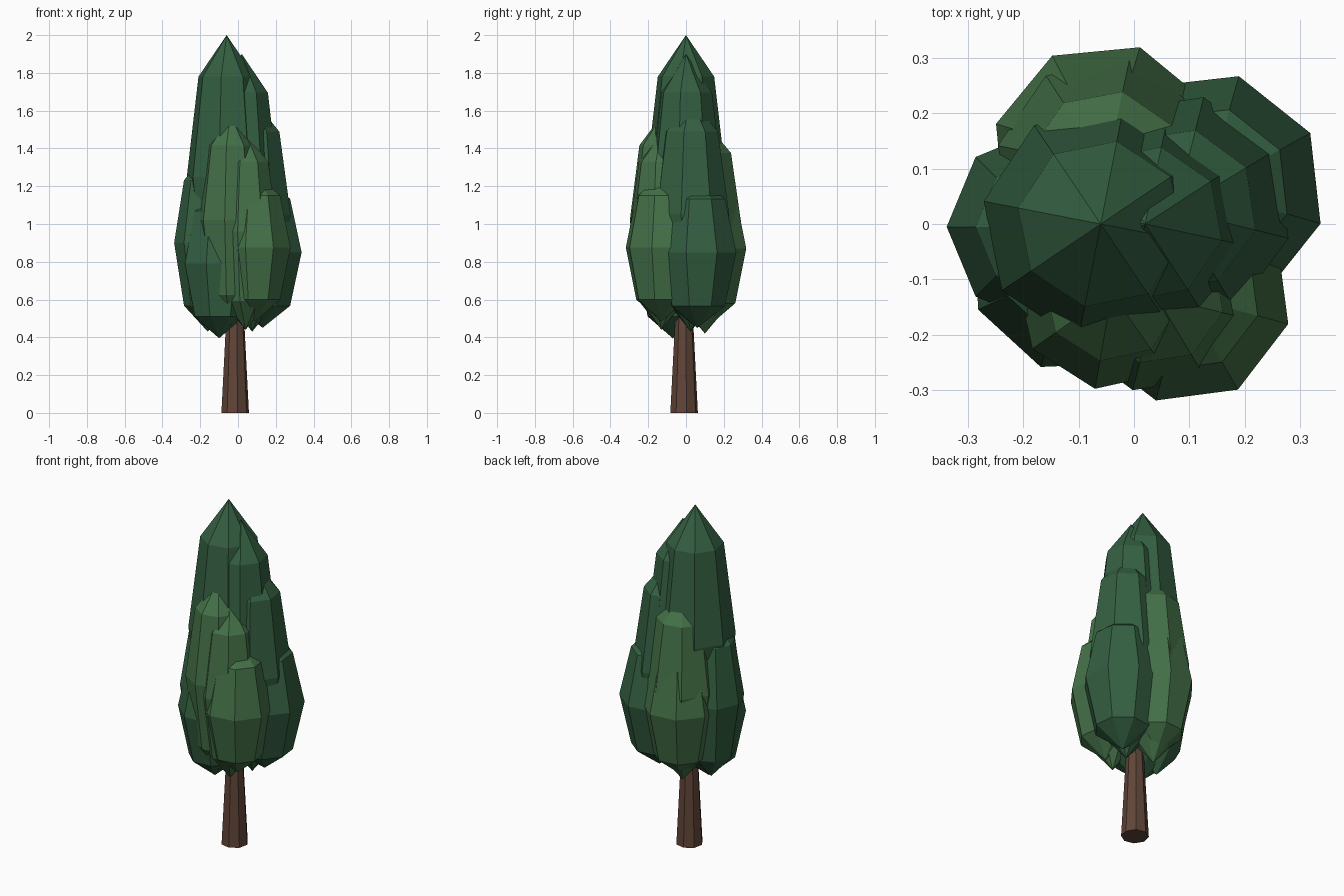
import bpy, bmesh
from math import radians
from mathutils import Matrix

if "Cube" in bpy.data.objects:
    bpy.data.objects.remove(bpy.data.objects["Cube"])


def material(name, rgb):
    m = bpy.data.materials.new(name)
    m.diffuse_color = (*rgb, 1)
    m.use_nodes = True
    m.node_tree.nodes["Principled BSDF"].inputs["Base Color"].default_value = m.diffuse_color
    return m


dark = material("dark_leaf", (0.034, 0.115, 0.053))
light = material("light_leaf", (0.058, 0.165, 0.064))
bark = material("bark", (0.12, 0.06, 0.04))


def add_object(name, bm, mat):
    mesh = bpy.data.meshes.new(name)
    bm.to_mesh(mesh)
    bm.free()
    mesh.materials.append(mat)
    ob = bpy.data.objects.new(name, mesh)
    bpy.context.collection.objects.link(ob)
    return ob


def lobe(name, x, y, z, radius, half_height, turn, mat):
    """Eight-sided faceted foliage lobe, stretched upward."""
    bm = bmesh.new()
    bmesh.ops.create_uvsphere(bm, u_segments=8, v_segments=4, radius=1)
    bm.transform(Matrix.Translation((x, y, z))
                 @ Matrix.Rotation(radians(turn), 4, 'Z')
                 @ Matrix.Diagonal((radius, radius, half_height, 1)))
    return add_object(name, bm, mat)


# Trunk: tapered eight-sided post running up into the foliage
bm = bmesh.new()
bmesh.ops.create_cone(bm, cap_ends=True, segments=8, radius1=0.074,
                      radius2=0.035, depth=0.75)
bm.transform(Matrix.Translation((-0.015, -0.01, 0.375))
             @ Matrix.Rotation(radians(10), 4, 'Z'))
add_object("trunk", bm, bark)

# Crown: tall central spire with shorter lobes stepping down around it
lobe("crown_spire", -0.06, 0.0, 1.25, 0.215, 0.75, -11, dark)
lobe("upper_right_lobe", 0.02, 0.0, 1.20, 0.20, 0.70, -12, dark)
lobe("middle_right_lobe", 0.075, 0.025, 1.05, 0.21, 0.62, -14, dark)
lobe("lower_right_lobe", 0.13, 0.06, 0.85, 0.215, 0.40, -16, dark)
lobe("left_lobe", -0.16, -0.005, 0.90, 0.178, 0.47, 0, dark)
lobe("front_left_lobe", -0.10, -0.07, 0.79, 0.20, 0.395, -20, dark)

# Lighter front and back lobes
lobe("front_upper_lobe", -0.04, -0.125, 1.02, 0.175, 0.56, -10, light)
lobe("front_middle_lobe", 0.04, -0.13, 0.96, 0.175, 0.52, -14, light)
lobe("front_lower_lobe", 0.09, -0.13, 0.875, 0.195, 0.39, -15, light)
lobe("back_upper_lobe", -0.05, 0.10, 0.98, 0.20, 0.56, -12, light)
lobe("back_lower_lobe", -0.05, 0.12, 0.87, 0.208, 0.41, -17, light)
